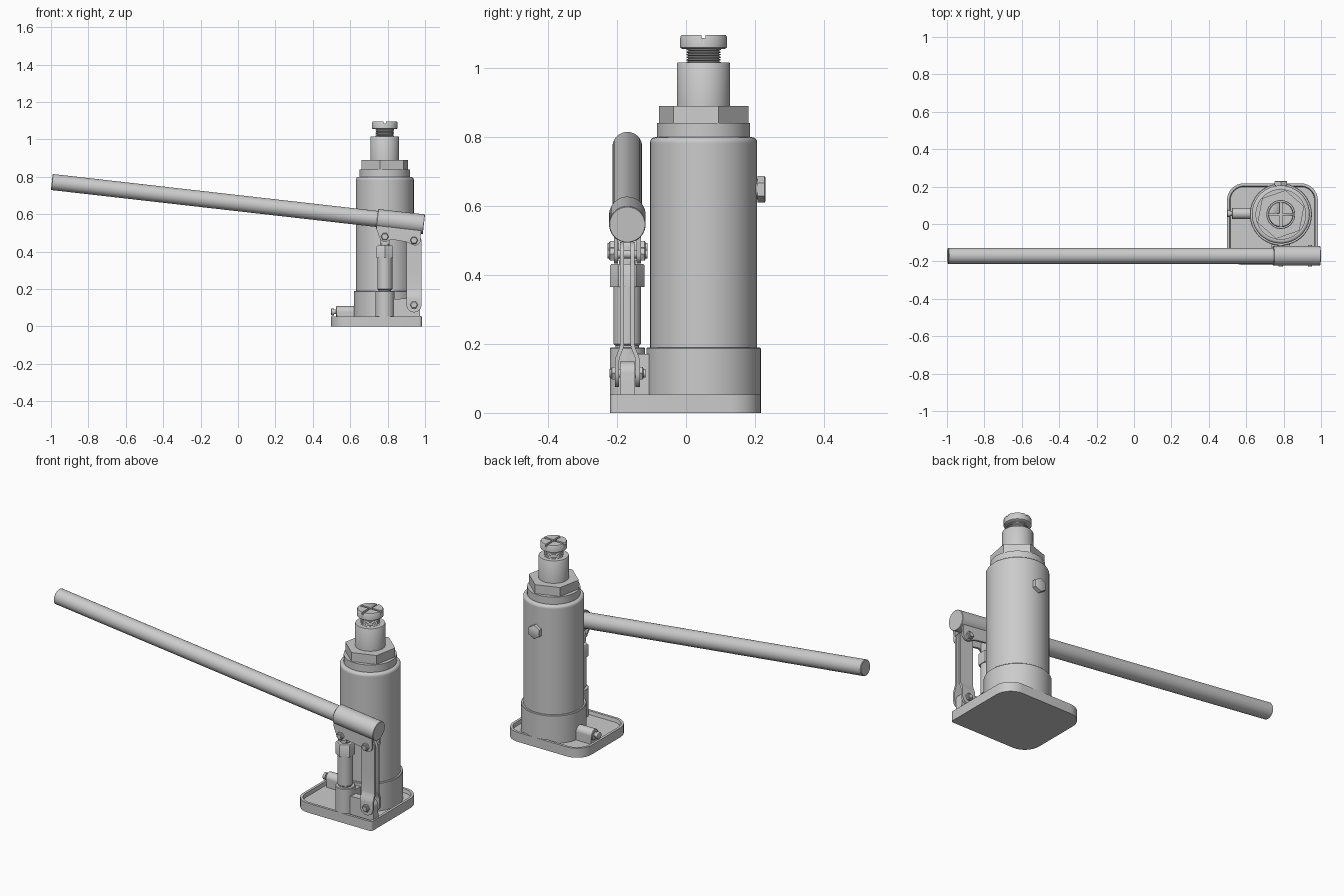
import bpy, bmesh
from math import pi, cos, sin, radians, sqrt
from mathutils import Vector, Matrix

if "Cube" in bpy.data.objects:
    bpy.data.objects.remove(bpy.data.objects["Cube"])

CX, CY = 0.785, 0.051      # main cylinder axis
PX, PY = 0.785, -0.17      # pump axis / handle plane
LX = 0.941                 # link pivot x


def finish(name, bm, angle=35):
    bmesh.ops.recalc_face_normals(bm, faces=bm.faces)
    me = bpy.data.meshes.new(name)
    bm.to_mesh(me)
    bm.free()
    ob = bpy.data.objects.new(name, me)
    bpy.context.collection.objects.link(ob)
    bpy.ops.object.select_all(action='DESELECT')
    ob.select_set(True)
    bpy.context.view_layer.objects.active = ob
    bpy.ops.object.shade_smooth_by_angle(angle=radians(angle))
    return ob


def lathe(name, prof, loc, axis=(0, 0, 1), n=48, phase=0.0):
    """Closed solid of revolution from (radius, height) points along an axis."""
    bm = bmesh.new()
    m = Matrix.Translation(loc) @ Vector((0, 0, 1)).rotation_difference(Vector(axis)).to_matrix().to_4x4()
    rings = []
    for r, h in prof:
        rings.append([bm.verts.new(m @ Vector((r * cos(phase + 2 * pi * i / n),
                                               r * sin(phase + 2 * pi * i / n), h))) for i in range(n)])
    for a, b in zip(rings, rings[1:]):
        for i in range(n):
            j = (i + 1) % n
            bm.faces.new((a[i], a[j], b[j], b[i]))
    bm.faces.new(rings[0])
    bm.faces.new(rings[-1])
    return finish(name, bm)


def box(name, lo, hi):
    bm = bmesh.new()
    bmesh.ops.create_cube(bm, size=1)
    for v in bm.verts:
        v.co = [lo[k] + (v.co[k] + 0.5) * (hi[k] - lo[k]) for k in range(3)]
    return finish(name, bm)


def plate_xz(name, pts, y0, y1):
    """Flat plate with an x-z outline, extruded along y."""
    bm = bmesh.new()
    f = bm.faces.new([bm.verts.new((x, y0, z)) for x, z in pts])
    ext = bmesh.ops.extrude_face_region(bm, geom=[f])['geom']
    bmesh.ops.translate(bm, vec=(0, y1 - y0, 0), verts=[g for g in ext if isinstance(g, bmesh.types.BMVert)])
    return finish(name, bm)


def arc(cx, cz, r, a0, a1, n=8):
    return [(cx + r * cos(radians(a0 + (a1 - a0) * i / n)),
             cz + r * sin(radians(a0 + (a1 - a0) * i / n))) for i in range(n + 1)]


# base plate with rounded corners and a shallow recessed tray
x0, x1, y0, y1 = 0.497, 0.983, -0.22, 0.217
outline = (arc(x1 - .015, y0 + .015, .015, -90, 0, 4) + arc(x1 - .09, y1 - .09, .09, 0, 90)
           + arc(x0 + .09, y1 - .09, .09, 90, 180) + arc(x0 + .09, y0 + .09, .09, 180, 270))
bm = bmesh.new()
f = bm.faces.new([bm.verts.new((x, y, 0)) for x, y in outline])
ext = bmesh.ops.extrude_face_region(bm, geom=[f])['geom']
bmesh.ops.translate(bm, vec=(0, 0, .053), verts=[g for g in ext if isinstance(g, bmesh.types.BMVert)])
top = [g for g in ext if isinstance(g, bmesh.types.BMFace)][0]
bmesh.ops.recalc_face_normals(bm, faces=bm.faces)
bmesh.ops.inset_region(bm, faces=[top], thickness=.014)
bmesh.ops.inset_region(bm, faces=[top], thickness=.004)
bmesh.ops.translate(bm, vec=(0, 0, -.02), verts=top.verts)
finish("base_plate", bm)

# main cylinder stack
axis0 = (CX, CY, 0)
lathe("cylinder_foot", [(.166, .03), (.166, .187), (.163, .19)], axis0, n=64)
lathe("main_cylinder", [(.155, .18), (.155, .78)] + arc(.14, .784, .015, 0, 90, 5), axis0, n=64)
lathe("top_collar", [(.135, .79), (.135, .84)], axis0, n=64)
lathe("hex_gland_nut", [(.132, .835), (.132, .89)], axis0, n=6, phase=radians(19))
lathe("ram", [(.077, .88), (.077, 1.012), (.075, 1.015)], axis0)
thread = [(.044, 1.005)]
for i in range(6):
    z = 1.012 + i * .0075
    thread += [(.044, z), (.05, z + .003), (.05, z + .0045), (.044, z + .0075)]
lathe("threaded_screw", thread, axis0)

# screw head with cross slots
head = lathe("screw_head", [(.062, 1.055), (.068, 1.059), (.068, 1.09), (.064, 1.096)], axis0)
for hx, hy in ((.1, .006), (.006, .1)):
    cutter = box("slot_cutter", (CX - hx, CY - hy, 1.086), (CX + hx, CY + hy, 1.12))
    mod = head.modifiers.new("slot", 'BOOLEAN')
    mod.operation, mod.solver, mod.object = 'DIFFERENCE', 'EXACT', cutter
    bpy.context.view_layer.objects.active = head
    bpy.ops.object.modifier_apply(modifier="slot")
    bpy.data.objects.remove(cutter)

# filler plug on the back
lathe("filler_plug_washer", [(.03, -.02), (.03, .007)], (CX, CY + .153, .648), (0, 1, 0), 24)
lathe("filler_plug_hex", [(.038, 0), (.038, .021), (.033, .024)], (CX, CY + .156, .648), (0, 1, 0), 6, pi / 2)

# release valve on the left side
lathe("valve_housing", [(.03, -.16), (.03, .093), (.027, .096)], (.62, .056, .078), (-1, 0, 0), 32)
box("valve_pedestal", (.53, .026, .03), (.66, .086, .078))
lathe("valve_screw", [(.013, 0), (.013, .012), (.019, .012), (.019, .026), (.016, .028)],
      (.525, .056, .078), (-1, 0, 0), 24)

# pump
pump = (PX, PY, 0)
lathe("pump_base", [(.051, .03), (.051, .187), (.048, .19)], pump)
box("pump_bridge", (PX - .05, PY, .03), (PX + .05, -.05, .17))
lathe("pump_barrel", [(.034, .185), (.034, .195), (.04, .2), (.04, .37)], pump, n=32)
lathe("pump_hex_nut", [(.05, .365), (.05, .427), (.046, .432)], pump, n=6, phase=pi / 2)
lathe("pump_piston", [(.024, .42), (.024, .46)], pump, n=24)
plate_xz("piston_eye", [(PX - .026, .44)] + [(PX + .026, .44)] + arc(PX, .482, .026, 0, 180, 10),
         PY - .026, PY + .026)

# fixed lug carrying the link
plate_xz("link_lug", [(PX + .03, .03), (.975, .03)] + arc(LX - .002, .115, .034, 0, 90, 8) + [(PX + .03, .147)],
         PY - .022, PY + .022)

# twin link straps, spread at the bottom around the lug
r, zb, zt = .04, .115, .455
rows = [(zb - r * cos(a), r * sin(a)) for a in [radians(d) for d in (8, 25, 42, 60, 75, 90)]]
rows += [(.15, r), (.16, r), (.175, r), (.19, r), (.2, r), (.3, r)]
rows += [(zt + r * cos(a), r * sin(a)) for a in [radians(d) for d in (90, 75, 60, 42, 25, 8)]]
for side, label in ((-1, "front"), (1, "back")):
    bm = bmesh.new()
    layers = []
    for off in (0, .012):
        grid = []
        for z, hw in rows:
            t = min(max((z - .15) / .05, 0), 1)
            t = t * t * (3 - 2 * t)
            y = PY + side * (.024 * (1 - t) + .009 * t + off)
            grid.append((bm.verts.new((LX - hw, y, z)), bm.verts.new((LX + hw, y, z))))
        layers.append(grid)
    A, B = layers
    for g in layers:
        for p, q in zip(g, g[1:]):
            bm.faces.new((p[0], p[1], q[1], q[0]))
    for k in (0, 1):
        for i in range(len(rows) - 1):
            bm.faces.new((A[i][k], A[i + 1][k], B[i + 1][k], B[i][k]))
    for e in (0, -1):
        bm.faces.new((A[e][0], A[e][1], B[e][1], B[e][0]))
    finish("link_strap_" + label, bm)

    # handle socket cheek plates
    cheek = ([(.738, .56), (.74, .52), (.758, .472)] + arc(PX, .482, .03, 205, 290, 6)
             + [(.82, .465), (.9, .452)] + arc(.948, .462, .029, 250, 350, 6) + [(.978, .54)])
    ya, yb = sorted((PY + side * .027, PY + side * .039))
    plate_xz("socket_cheek_" + label, cheek, ya, yb)

# pivot pins with hex heads and nuts
for name, x, z, half in (("piston_pin", PX, .48, .058), ("upper_link_pin", LX, .46, .058),
                         ("lower_link_pin", LX, .115, .052)):
    lathe(name, [(.012, -half), (.012, half)], (x, PY, z), (0, 1, 0), 20)
    for s in (-1, 1):
        lathe(name + "_nut", [(.021, half - .022), (.021, half - .008), (.017, half - .005)],
              (x, PY, z), (0, s, 0), 6)

# handle bar and socket sleeve, sloping down to the right
end = Vector((.994, PY, .546))
d = Vector((-.9955, PY, .772)) - end
L = d.length
lathe("handle_socket", [(.051, 0), (.053, .002), (.053, .25), (.051, .252)], end, d.normalized(), 40)
lathe("handle_bar", [(.043, .2), (.043, L - .003), (.04, L)], end, d.normalized(), 40)
